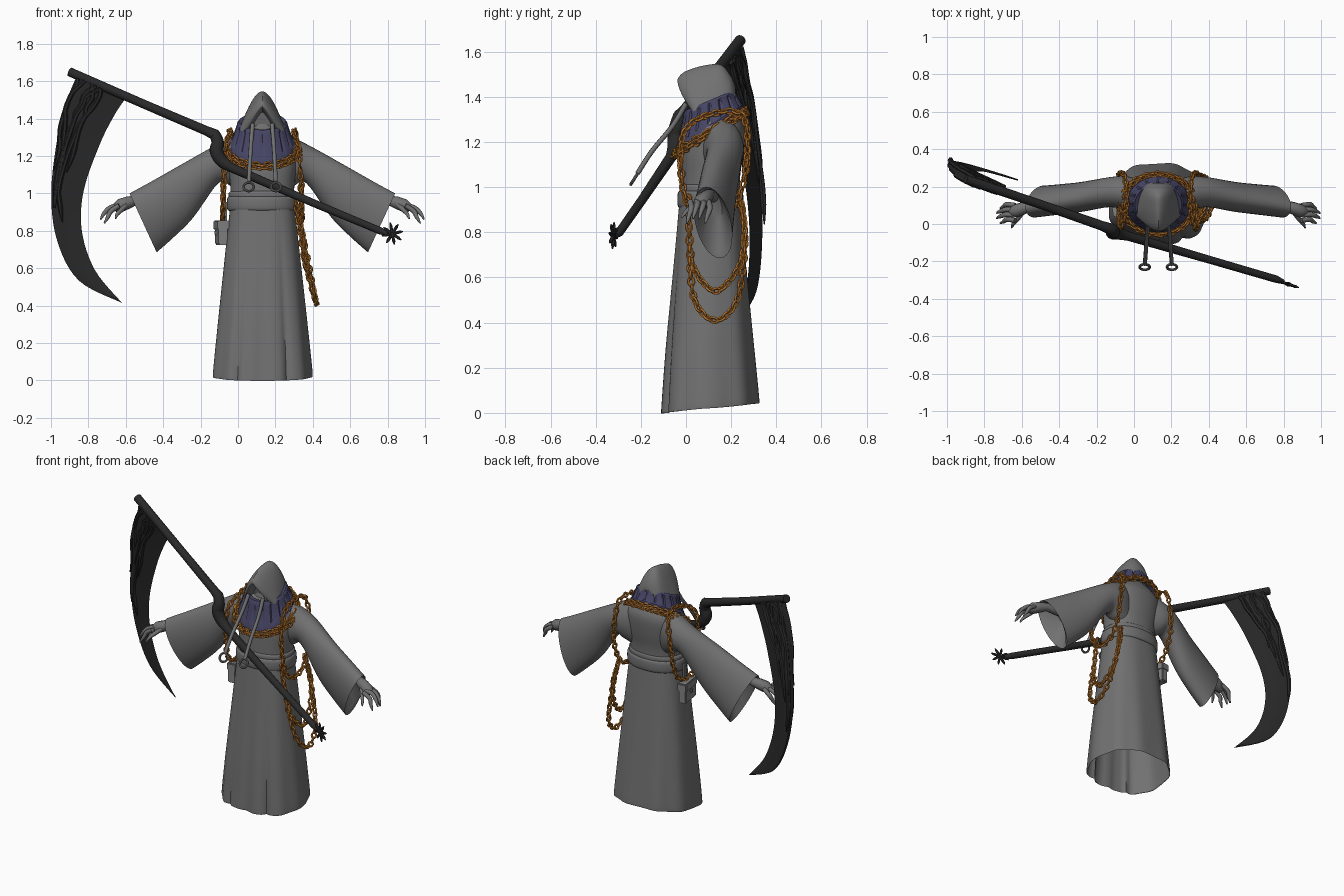
import bpy, bmesh, math, random
from mathutils import Vector, Matrix

default_cube = bpy.data.objects.get("Cube")
if default_cube:
    bpy.data.objects.remove(default_cube, do_unlink=True)

random.seed(4)
AXIS = 0.13  # the figure's own middle in x


def material(name, red, green, blue):
    made = bpy.data.materials.new(name)
    made.use_nodes = True
    made.diffuse_color = (red, green, blue, 1)
    made.node_tree.nodes["Principled BSDF"].inputs["Base Color"].default_value = (red, green, blue, 1)
    return made


cloth = material("robe grey", 0.165, 0.165, 0.165)
dark = material("scythe charcoal", 0.022, 0.022, 0.022)
violet = material("collar violet", 0.062, 0.06, 0.13)
copper = material("chain copper", 0.46, 0.17, 0.025)
pale = material("pouch grey", 0.22, 0.22, 0.22)


def finish(name, bm, mat, angle=50):
    bmesh.ops.recalc_face_normals(bm, faces=bm.faces)
    mesh = bpy.data.meshes.new(name)
    bm.to_mesh(mesh)
    bm.free()
    mesh.materials.append(mat)
    obj = bpy.data.objects.new(name, mesh)
    bpy.context.collection.objects.link(obj)
    bpy.ops.object.select_all(action="DESELECT")
    obj.select_set(True)
    bpy.context.view_layer.objects.active = obj
    bpy.ops.object.shade_smooth_by_angle(angle=math.radians(angle))
    return obj


def spline(rows, steps=5, closed=False):
    """Smooth interpolation through rows of any number of values."""
    count, out = len(rows), []
    pick = (lambda i: rows[i % count]) if closed else (lambda i: rows[max(0, min(count - 1, i))])
    for i in range(count if closed else count - 1):
        for k in range(steps):
            t = k / steps
            out.append([b + 0.5 * t * (c - a + t * (2 * a - 5 * b + 4 * c - d + t * (3 * (b - c) + d - a)))
                        for a, b, c, d in zip(pick(i - 1), pick(i), pick(i + 1), pick(i + 2))])
    return out if closed else out + [list(rows[-1])]


def skin(name, rings, mat, start=True, end=True, angle=50):
    bm = bmesh.new()
    rows = [[bm.verts.new(p) for p in ring] for ring in rings]
    size = len(rows[0])
    for a, b in zip(rows, rows[1:]):
        for i in range(size):
            j = (i + 1) % size
            bm.faces.new((a[i], a[j], b[j], b[i]))
    if start:
        bm.faces.new(rows[0])
    if end:
        bm.faces.new(rows[-1])
    return finish(name, bm, mat, angle)


def oval(center, u, v, size=32, power=1.0):
    ring = []
    for i in range(size):
        c, s = math.cos(math.tau * i / size), math.sin(math.tau * i / size)
        ring.append(Vector(center) + Vector(u) * math.copysign(abs(c) ** power, c)
                    + Vector(v) * math.copysign(abs(s) ** power, s))
    return ring


def tube(name, points, mat, size=10, angle=50):
    """Points are x, y, z, radius."""
    rings = []
    for i, p in enumerate(points):
        along = Vector(points[min(i + 1, len(points) - 1)][:3]) - Vector(points[max(i - 1, 0)][:3])
        u = along.cross(Vector((0.1, 1, 0.2))).normalized()
        v = along.cross(u).normalized()
        rings.append(oval(p[:3], u * p[3], v * p[3], size))
    return skin(name, rings, mat, angle=angle)


def stack(name, rows, mat, power=1.0, end=False):
    """Horizontal ovals given as z, half width, half depth, middle y."""
    return skin(name, [oval((AXIS, y, z), (w, 0, 0), (0, d, 0), 40, power)
                       for z, w, d, y in spline(rows)], mat, False, end)


def chain(name, points, closed=False, pitch=0.031):
    path = [Vector(p) for p in spline(points, 40, closed)]
    if closed:
        path.append(path[0])
    bm = bmesh.new()
    travelled, number = pitch, 0
    for a, b in zip(path, path[1:]):
        travelled += (b - a).length
        if travelled < pitch or a == b:
            continue
        travelled -= pitch
        turn = (b - a).to_track_quat("X", "Z").to_matrix().to_4x4()
        place = Matrix.Translation(b) @ turn @ Matrix.Rotation(math.pi / 2 * (number % 2) + 0.5, 4, "X")
        number += 1
        rows = []
        for i in range(10):
            c, s = math.cos(math.tau * i / 10), math.sin(math.tau * i / 10)
            middle, out = Vector((c * .0185, s * .0125, 0)), Vector((c, s, 0))
            rows.append([bm.verts.new(place @ (middle + .0066 * (out * math.cos(math.tau * k / 5)
                         + Vector((0, 0, math.sin(math.tau * k / 5)))))) for k in range(5)])
        for i in range(10):
            for k in range(5):
                m, n = (i + 1) % 10, (k + 1) % 5
                bm.faces.new((rows[i][k], rows[m][k], rows[m][n], rows[i][n]))
    return finish(name, bm, copper)


# Skirt with folds that deepen toward the hem, open below, narrower at the back
skirt = []
for z, w, d, y in spline([(0, .262, .215, .108), (.03, .264, .215, .108), (.3, .238, .193, .105),
                          (.6, .207, .165, .105), (.93, .172, .135, .105)], 6):
    ring = oval((AXIS, y, z), (w, 0, 0), (0, d, 0), 96, 0.78)
    depth = 1 - z / 0.95
    for i, p in enumerate(ring):
        a = math.tau * i / 96
        front = math.degrees(a) - 270
        groove = sum(math.exp(-((front - at) / 4) ** 2) for at in (-26, 0, 26))
        fold = 1 + depth * (0.018 * math.cos(9 * a + 0.6) - 0.07 * groove)
        p.x, p.y = AXIS + (p.x - AXIS) * fold * (1 - .1 * depth * max(0, math.sin(a))), y + (p.y - y) * fold
        p.z += 0.045 * depth * (0.5 + 0.5 * math.sin(a))
    skirt.append(ring)
skin("skirt", skirt, cloth, False, False)

# Torso and wrapped belt
stack("torso", [(.93, .168, .13, .108), (1.05, .172, .13, .11), (1.15, .185, .135, .12),
                (1.25, .185, .125, .135), (1.31, .14, .1, .135), (1.37, .07, .07, .12)], cloth, 0.9, True)
for part, low, high, w in (("belt", .905, .985, .187), ("belt_roll", .97, 1.015, .178)):
    stack(part, [(low, w - .025, .12, .108), (low + .01, w, w - .043, .108),
                 (high - .01, w, w - .043, .108), (high, w - .02, .125, .108)], cloth, 0.9)

# Sleeves, hands, draped shoulder chains and hood cords, mirrored about the figure's middle
for side, word in ((-1, "right"), (1, "left")):
    def at(d, y, z, *rest):
        return (AXIS + side * d, y, z, *rest)

    # Rows: top edge offset and z, bottom edge offset and z, middle y, half depth, lean
    sleeve = []
    for td, tz, bd, bz, y, half, lean in spline([
            (.08, 1.32, .10, 1.0, .15, .08, 0), (.17, 1.295, .17, 1.04, .165, .09, 0),
            (.29, 1.235, .235, 1.055, .17, .08, 0), (.45, 1.145, .37, .87, .145, .08, .01),
            (.6, 1.06, .48, .76, .13, .08, .02), (.71, 1.0, .565, .685, .12, .08, .03)]):
        sleeve.append(oval(at((td + bd) / 2, y, (tz + bz) / 2),
                           (side * (td - bd) / 2, -lean, (tz - bz) / 2), (0, half, 0)))
    for d, z, w, h in ((.63, .85, .065, .14), (.55, .93, .03, .07)):
        sleeve.append(oval(at(d, .12, z), (side * w, -.02, h), (0, .07 * h / .14, 0)))
    skin(word + "_sleeve", sleeve, cloth, angle=60)

    tube(word + "_palm", [at(.56, .115, .96, .03), at(.67, .1, .965, .026), at(.72, .085, .95, .034),
                          at(.76, .07, .935, .036), at(.79, .065, .92, .022)], cloth)
    for finger in range(4):
        y = .1 - .027 * finger
        drop = (.02, 0, 0, .02)[finger]
        tube(f"{word}_finger_{finger + 1}", spline([
            at(.765, y, .935, .013), at(.81, y + .005, .925 - drop, .0135),
            at(.845 - drop, y - .005, .895 - drop, .011), at(.865 - drop, y - .015, .86 - drop, .004)], 3), cloth, 8)
    tube(word + "_thumb", spline([at(.72, .07, .945, .014), at(.75, .03, .915, .013),
                                  at(.775, .0, .89, .01), at(.785, -.02, .865, .004)], 3), cloth, 8)
    chain(word + "_shoulder_chain", [
        at(.17, .1, 1.32), at(.18, .25, 1.315), at(.208, .268, 1.1), at(.21, .215, .92), at(.212, .12, .86),
        at(.21, .02, .9), at(.205, -.02, 1.05), at(.195, -.01, 1.24)], True)

    # Hood drawstring with a ring at its end
    tube(word + "_cord", spline([at(.052, .0, 1.37, .012), at(.06, -.06, 1.27, .011),
                                 at(.067, -.15, 1.16, .011), at(.072, -.215, 1.06, .011)]), cloth, 8)
    bpy.ops.mesh.primitive_torus_add(location=at(.073, -.23, 1.035), rotation=(1.0, 0, 0), major_radius=.027,
                                     minor_radius=.007, major_segments=20, minor_segments=8)
    ring = bpy.context.object
    ring.name = word + "_cord_ring"
    ring.data.materials.append(cloth)
    bpy.ops.object.shade_smooth_by_angle()

# Hood: pointed arches from the back to the brim, then folded inside
hood = []
for y, apex, w, base, power, lean in spline([
        (.22, 1.44, .05, 1.39, 2.2, 0), (.2, 1.49, .085, 1.385, 2.3, 0), (.155, 1.542, .105, 1.375, 1.9, 0),
        (.09, 1.54, .115, 1.365, 1.7, 0), (.03, 1.525, .117, 1.35, 1.55, .025), (-.015, 1.505, .112, 1.335, 1.45, .05),
        (-.038, 1.475, .09, 1.335, 1.35, .065), (-.022, 1.455, .075, 1.335, 1.3, .06),
        (.04, 1.435, .065, 1.335, 1.4, .02)], 4):
    arch = []
    for i in range(25):
        t = i / 12 - 1
        arch.append((AXIS + w * t, y + lean * t * t, base + (apex - base) * (1 - abs(t) ** power)))
    hood.append(arch)
skin("hood", hood, cloth, angle=40)

# Tilted collar of seamed panels with a rim, flaring out over the shoulders
collar = []
for seam, z, w, d, tilt in ((1, 1.375, .095, .085, .035), (1, 1.385, .125, .107, .045), (1, 1.372, .135, .116, .05),
                            (.95, 1.36, .137, .118, .055), (.95, 1.285, .163, .141, .085),
                            (1, 1.275, .17, .146, .09), (1, 1.25, .173, .15, .094), (1, 1.25, .14, .12, .09)):
    ring = oval((AXIS, .105, z), (w, 0, 0), (0, d, tilt), 96)
    for p in ring[::6]:
        p.x, p.y = AXIS + (p.x - AXIS) * seam, .105 + (p.y - .105) * seam
    collar.append(ring)
skin("collar", collar, violet, False, False, 30)

# Neck chains and hip chains
for part, z, w, d in (("neck_chain", 1.25, .188, .155), ("outer_neck_chain", 1.232, .202, .162)):
    chain(part, oval((AXIS, .107, z), (w, 0, 0), (0, d, .095), 16), True)
for part, low, out in (("hip_chain", .54, .385), ("long_hip_chain", .41, .42)):
    chain(part, [(.31, .01, .95), (.335, .015, .78), (out - .03, .035, low + .1), (out, .13, low),
                 (out - .02, .23, low + .1), (.345, .26, .78), (.31, .24, .95)])

# Hip pouch: body, flap and strap
for part, size, spot in (("pouch", (.05, .14, .12), (-.09, .115, .785)), ("pouch_flap", (.062, .15, .05), (-.09, .115, .83)),
                         ("pouch_strap", (.018, .03, .12), (-.07, .115, .9)), ("pouch_clasp", (.07, .025, .03), (-.09, .115, .79))):
    bm = bmesh.new()
    bmesh.ops.create_cube(bm, size=1)
    bmesh.ops.scale(bm, vec=size, verts=bm.verts)
    bmesh.ops.bevel(bm, geom=bm.edges[:], offset=.006, segments=2, affect="EDGES")
    bmesh.ops.rotate(bm, matrix=Matrix.Rotation(.15, 3, "Z"), verts=bm.verts)
    bmesh.ops.translate(bm, vec=spot, verts=bm.verts)
    finish(part, bm, pale)

# Scythe shaft with its offset knee
tube("scythe_shaft", [(-.9, .24, 1.65, .025), (-.5, .105, 1.476, .024), (-.17, -.01, 1.335, .026)]
     + spline([(-.122, -.028, 1.313, .031), (-.108, -.04, 1.27, .034), (-.115, -.045, 1.225, .037),
               (-.085, -.05, 1.172, .034), (-.03, -.065, 1.135, .025)], 4)
     + [(.4, -.19, .95, .021), (.76, -.295, .8, .02), (.8, -.31, .785, .012)], dark, 12)

# Spiked pommel
for spike in range(8):
    a = math.tau * spike / 8 + .2
    hub = Vector((.825, -.322, .785))
    reach = Vector((.95 * math.cos(a), -.31 * math.cos(a), math.sin(a)))
    tube(f"pommel_spike_{spike + 1}", [(*(hub + reach * r), t) for r, t in ((0, .013), (.02, .008), (.042, .0085), (.06, .003))], dark, 6)


# Blade: outer and inner edge carried on the leaning plane of the shaft
def on_blade(x, z):
    return Vector((x, .24 - .346 * (x + .9) + .075 * (1.65 - z), z))


normal = Vector((.33, .94, .07)).normalized()
edges = spline([(-.86, 1.62, -.6, 1.51), (-.91, 1.5, -.66, 1.42), (-.955, 1.335, -.74, 1.26), (-.995, 1.015, -.825, 1.015),
                (-.965, .75, -.835, .8), (-.85, .535, -.765, .59), (-.62, .415, -.625, .42)], 6)
sections = []
for i, (ox, oz, ix, iz) in enumerate(edges):
    outer, inner = on_blade(ox, oz), on_blade(ix, iz)
    thick = normal * .03 * (1 - .9 * i / len(edges))
    sections.append([outer + thick * .6, outer.lerp(inner, .4) + thick, outer.lerp(inner, .65) + thick * .4, inner,
                     outer.lerp(inner, .65) - thick * .4, outer.lerp(inner, .4) - thick, outer - thick * .6])
skin("scythe_blade", sections, dark, angle=25)

# Root-like ridges carved on both faces of the blade
for face in (-1, 1):
    for ridge in range(6):
        share, points = .08 + .1 * ridge, []
        for ox, oz, ix, iz in edges[:random.randint(14, 24):2]:
            share = min(.62, max(.04, share + random.uniform(-.1, .08)))
            spot = on_blade(ox, oz).lerp(on_blade(ix, iz), share) + normal * face * .02
            points.append((*spot, .013))
        points[-1] = (*points[-1][:3], .003)
        tube(f"blade_ridge_{ridge + 1}_{'front' if face < 0 else 'back'}", spline(points, 3), dark, 6)
